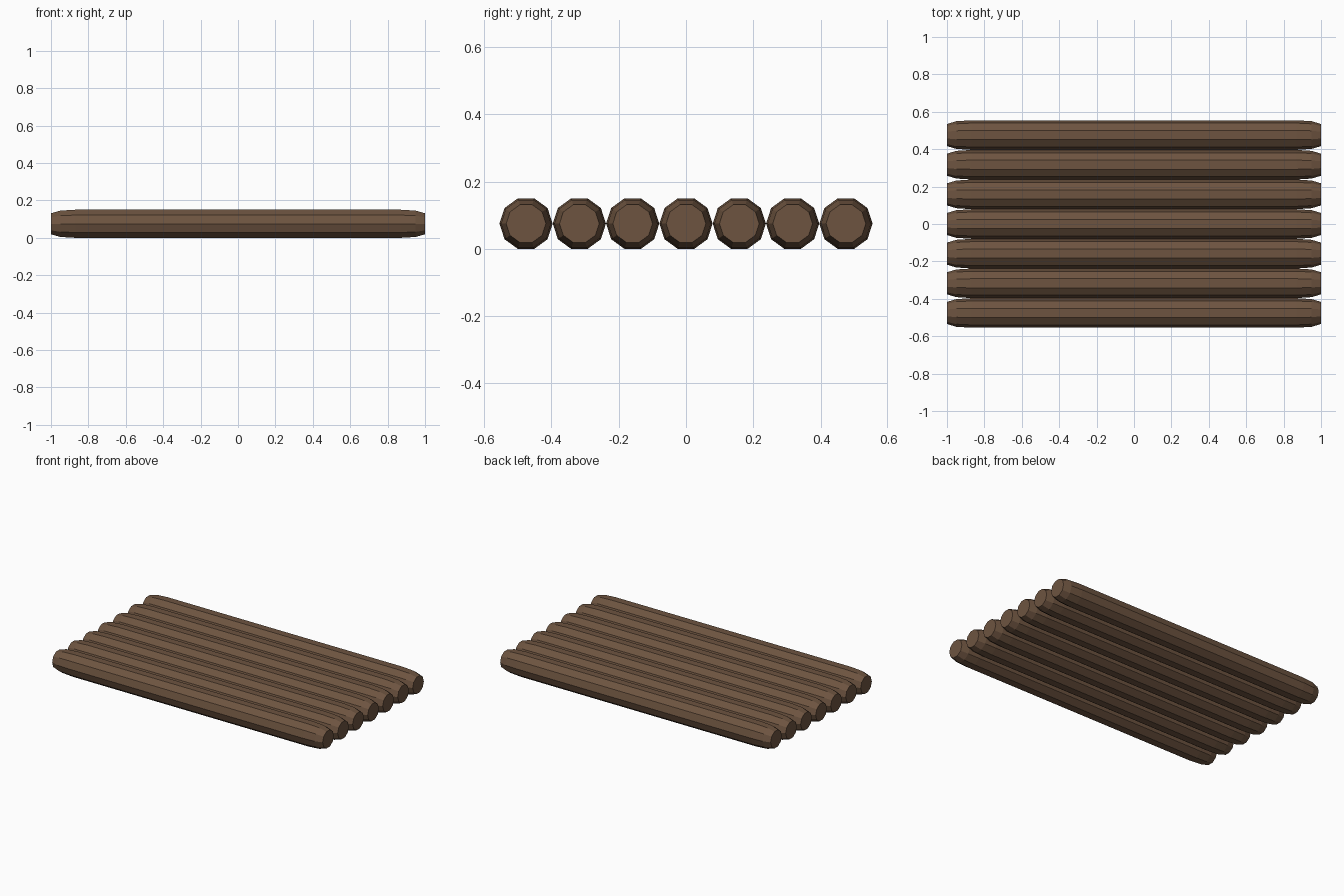
import bpy, bmesh, math

if "Cube" in bpy.data.objects:
    bpy.data.objects.remove(bpy.data.objects["Cube"])

# Bark-brown wood
wood = bpy.data.materials.new("brown_wood")
wood.diffuse_color = (0.153, 0.088, 0.051, 1)
wood.use_nodes = True
wood.node_tree.nodes["Principled BSDF"].inputs["Base Color"].default_value = wood.diffuse_color

SIDES = 10
R = 0.079
SPACING = 0.1585
# Lengthwise profile: (x, radius), with rounded ends
PROFILE = [(-1, 0.059), (-0.95, 0.074), (-0.87, R), (0.87, R), (0.95, 0.074), (1, 0.059)]


def make_log(name, y):
    bm = bmesh.new()
    rings = []
    for x, r in PROFILE:
        rings.append([bm.verts.new((x, r * math.cos(a), r * math.sin(a)))
                      for a in (2 * math.pi * i / SIDES for i in range(SIDES))])
    # Sides
    for a, b in zip(rings, rings[1:]):
        for i in range(SIDES):
            j = (i + 1) % SIDES
            bm.faces.new((a[i], a[j], b[j], b[i]))
    # End caps
    bm.faces.new(rings[0])
    bm.faces.new(rings[-1])
    bmesh.ops.recalc_face_normals(bm, faces=bm.faces)
    mesh = bpy.data.meshes.new(name)
    bm.to_mesh(mesh)
    bm.free()
    mesh.materials.append(wood)
    obj = bpy.data.objects.new(name, mesh)
    obj.location = (0, y, R * math.cos(math.pi / SIDES))
    bpy.context.collection.objects.link(obj)


# Seven logs side by side
for k in range(7):
    make_log(f"log_{k + 1}", (k - 3) * SPACING)
